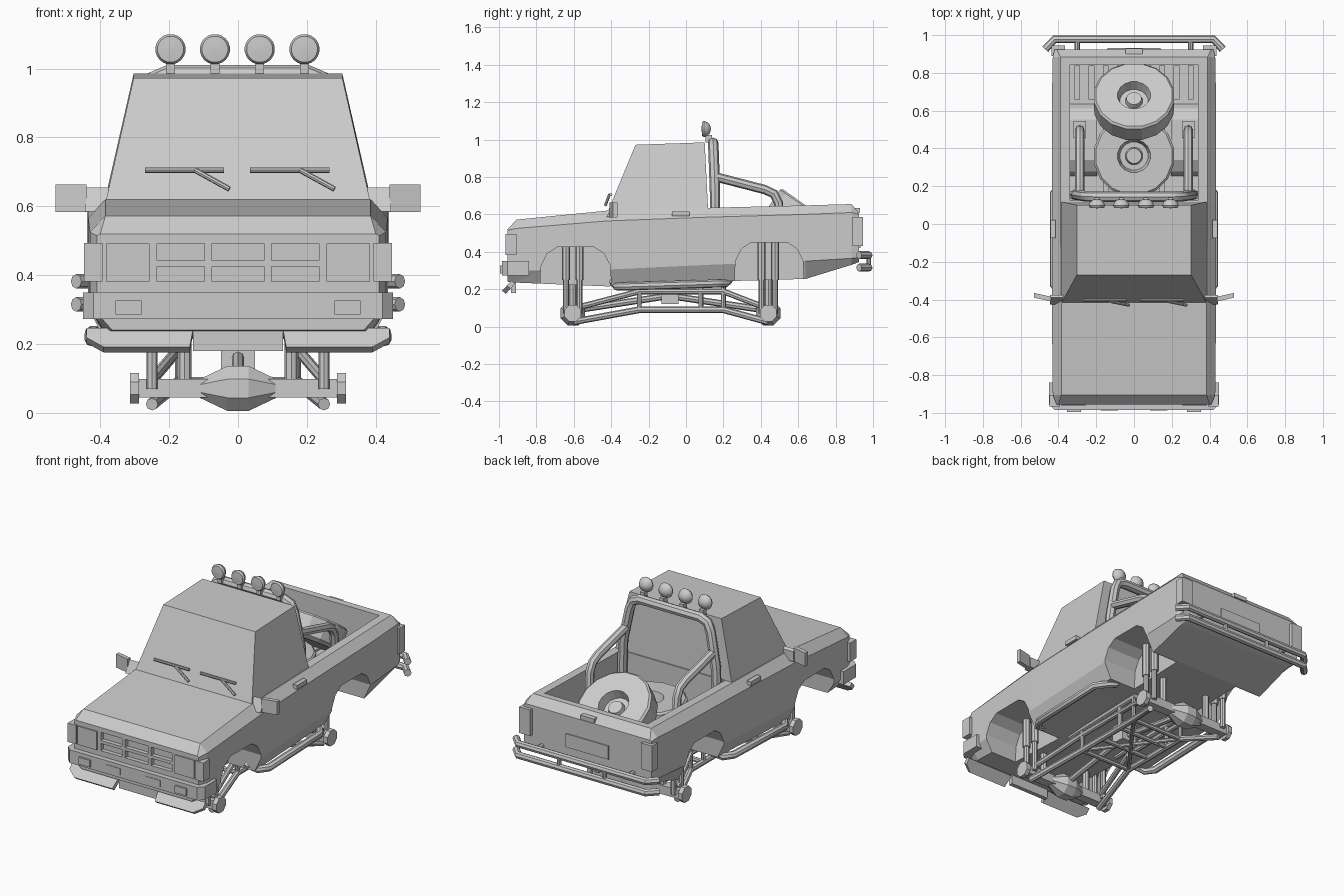
import bpy, bmesh
from math import radians, pi
from mathutils import Matrix, Vector

old = bpy.data.objects.get("Cube")
if old:
    bpy.data.objects.remove(old, do_unlink=True)

grey = bpy.data.materials.new("plain grey")
grey.use_nodes = True
grey.diffuse_color = (0.6, 0.6, 0.6, 1)
grey.node_tree.nodes["Principled BSDF"].inputs["Base Color"].default_value = (0.6, 0.6, 0.6, 1)
SIDES = (("left", 1), ("right", -1))


def finish(name, mesh, smooth=False):
    mesh.materials.clear()
    mesh.materials.append(grey)
    if smooth:
        mesh.shade_smooth()
        mesh.set_sharp_from_angle(angle=radians(40))
    obj = bpy.data.objects.new(name, mesh)
    bpy.context.collection.objects.link(obj)
    return obj


def loft(name, rings, smooth=False, caps=True):
    """Skin a list of equal-length point rings into a closed solid."""
    bm = bmesh.new()
    rows = [[bm.verts.new(p) for p in ring] for ring in rings]
    n = len(rows[0])
    for a, b in zip(rows, rows[1:]):
        for i in range(n):
            bm.faces.new((a[i], a[(i + 1) % n], b[(i + 1) % n], b[i]))
    if caps:
        bm.faces.new(rows[0])
        bm.faces.new(rows[-1])
    bmesh.ops.remove_doubles(bm, verts=bm.verts, dist=1e-5)
    bmesh.ops.recalc_face_normals(bm, faces=bm.faces)
    mesh = bpy.data.meshes.new(name)
    bm.to_mesh(mesh)
    bm.free()
    return finish(name, mesh, smooth)


def prism(name, pts, lo, hi, axis):
    place = {"x": lambda a, b, t: (t, a, b), "z": lambda a, b, t: (a, b, t)}[axis]
    return loft(name, [[place(a, b, t) for a, b in pts] for t in (lo, hi)])


def box(name, x0, x1, y0, y1, z0, z1):
    return prism(name, [(x0, y0), (x1, y0), (x1, y1), (x0, y1)], z0, z1, "z")


def lathe(name, profile, sides, matrix, smooth=False):
    """Revolve (radius, height) points about local z."""
    rings = []
    for r, h in profile:
        rings.append([matrix @ (Matrix.Rotation(2 * pi * (i + 0.5) / sides, 3, "Z") @ Vector((r, 0, h)))
                      for i in range(sides)])
    return loft(name, rings, smooth)


def tube(name, points, radius, cyclic=False):
    curve = bpy.data.curves.new(name, "CURVE")
    curve.dimensions = "3D"
    curve.bevel_depth, curve.bevel_resolution, curve.use_fill_caps = radius, 2, True
    spline = curve.splines.new("POLY")
    spline.points.add(len(points) - 1)
    for p, co in zip(spline.points, points):
        p.co = (*co, 1)
    temp = bpy.data.objects.new("path", curve)
    bpy.context.collection.objects.link(temp)
    deps = bpy.context.evaluated_depsgraph_get()
    mesh = bpy.data.meshes.new_from_object(temp.evaluated_get(deps))
    bpy.data.objects.remove(temp, do_unlink=True)
    return finish(name, mesh, True)


def combine(obj, tool, operation):
    mod = obj.modifiers.new("cut", "BOOLEAN")
    mod.object, mod.operation, mod.solver = tool, operation, "EXACT"
    deps = bpy.context.evaluated_depsgraph_get()
    obj.data = bpy.data.meshes.new_from_object(obj.evaluated_get(deps))
    obj.modifiers.clear()
    bpy.data.objects.remove(tool, do_unlink=True)


# Body shell: y, half width, bottom, sill crease, belt line, top, top half width
sections = [(-0.955, 0.41, 0.24, 0.29, 0.515, 0.52, 0.40), (-0.905, 0.43, 0.235, 0.30, 0.525, 0.572, 0.385),
            (-0.42, 0.435, 0.215, 0.305, 0.565, 0.62, 0.385), (0.115, 0.435, 0.24, 0.33, 0.585, 0.635, 0.39),
            (0.64, 0.435, 0.255, 0.35, 0.60, 0.648, 0.39), (0.885, 0.43, 0.33, 0.365, 0.61, 0.655, 0.39),
            (0.925, 0.42, 0.345, 0.37, 0.60, 0.605, 0.41)]
rings = []
for y, w, zb, zl, belt, top, xt in sections:
    half = [(w - 0.045, zb), (w, zl), (w, belt), (xt, top)]
    rings.append([(x, y, z) for x, z in half] + [(-x, y, z) for x, z in reversed(half)])
body = loft("body", rings)


# Cargo bed, wheel tubs, wheel wells and grille opening
def arch(cy, half, top, bottom):
    up = [(-1, bottom), (-0.95, top - 0.1), (-0.78, top - 0.035), (-0.5, top)]
    return [(cy + half * f, z) for f, z in up] + [(cy - half * f, z) for f, z in reversed(up)]


combine(body, box("cutter", -0.34, 0.34, 0.125, 0.845, 0.40, 0.9), "DIFFERENCE")
for side, s in SIDES:
    combine(body, prism("tub", arch(0.445, 0.215, 0.475, 0.37), s * 0.195, s * 0.37, "x"), "UNION")
    combine(body, prism("cutter", arch(-0.59, 0.195, 0.425, 0.1), s * 0.215, s * 0.6, "x"), "DIFFERENCE")
    combine(body, prism("cutter", arch(0.445, 0.19, 0.45, 0.1), s * 0.215, s * 0.6, "x"), "DIFFERENCE")
combine(body, box("cutter", -0.235, 0.235, -1, -0.93, 0.382, 0.492), "DIFFERENCE")

# Cab
loft("cab", [[(-0.385, -0.42, 0.61), (0.385, -0.42, 0.61), (0.385, 0.118, 0.625), (-0.385, 0.118, 0.625)],
             [(-0.303, -0.27, 0.972), (0.303, -0.27, 0.972), (0.303, 0.10, 0.985), (-0.303, 0.10, 0.985)]])
for i, x in enumerate((-0.27, 0.035)):
    tube(f"wiper_blade_{i}", [(x, -0.402, 0.705), (x + 0.23, -0.402, 0.705)], 0.008)
    tube(f"wiper_arm_{i}", [(x + 0.145, -0.41, 0.705), (x + 0.245, -0.43, 0.65)], 0.008)

# Front end
box("grille_bar", -0.235, 0.235, -0.955, -0.925, 0.425, 0.443)
bumper_plan = [(-0.45, -0.84), (-0.45, -0.955), (-0.42, -0.985)]
prism("front_bumper", bumper_plan + [(-x, y) for x, y in reversed(bumper_plan)], 0.272, 0.35, "z")
box("front_skirt", -0.13, 0.13, -0.935, -0.91, 0.18, 0.28)

for side, s in SIDES:
    box(f"{side}_grille_post", s * 0.075, s * 0.097, -0.955, -0.925, 0.382, 0.492)
    box(f"{side}_headlight", s * 0.257, s * 0.383, -0.963, -0.945, 0.382, 0.492)
    box(f"{side}_corner_light", s * 0.393, s * 0.447, -0.965, -0.905, 0.382, 0.494)
    box(f"{side}_bumper_light", s * 0.28, s * 0.355, -0.995, -0.97, 0.285, 0.327)
    box(f"{side}_bumper_plate", s * 0.085, s * 0.178, -0.988, -0.97, 0.288, 0.327)
    flap = [(s * x, f) for x, f in ((0.13, 0), (0.44, 0), (0.44, 0.5), (0.39, 1), (0.14, 1))]
    loft(f"{side}_skid_plate", [[(x, -0.925 - 0.05 * f + d, 0.24 - 0.055 * f - d * 0.8) for x, f in flap]
                                for d in (-0.008, 0.012)])
    # Door and tail fittings
    loft(f"{side}_mirror", [[(s * 0.44, y, 0.583), (s * 0.53, y + 0.02, 0.583), (s * 0.53, y + 0.02, 0.663),
                             (s * 0.44, y, 0.663)] for y in (-0.41, -0.385)])
    prism(f"{side}_mirror_arm", [(-0.425, 0.585), (-0.375, 0.585), (-0.375, 0.645), (-0.39, 0.655)],
          s * 0.375, s * 0.445, "x")
    box(f"{side}_door_handle", s * 0.415, s * 0.442, -0.075, 0.02, 0.59, 0.615)
    box(f"{side}_tail_light", s * 0.365, s * 0.438, 0.89, 0.945, 0.43, 0.585)
    # Side step
    tube(f"{side}_side_step", [(s * 0.32, -0.39, 0.24), (s * 0.39, -0.37, 0.215), (s * 0.425, -0.32, 0.215),
                               (s * 0.425, 0.16, 0.23), (s * 0.39, 0.21, 0.23), (s * 0.32, 0.23, 0.25)], 0.022)

# Rear end
box("number_plate", -0.14, 0.14, 0.915, 0.932, 0.42, 0.50)
box("tailgate_handle", -0.045, 0.045, 0.89, 0.93, 0.61, 0.635)
for name, z in (("upper", 0.382), ("lower", 0.315)):
    path = [(-0.47, 0.925, z), (-0.42, 0.978, z)]
    tube(f"{name}_rear_tube", path + [(-x, y, z) for x, y, z in reversed(path)], 0.021)
for side, s in SIDES:
    tube(f"{side}_rear_tube_post", [(s * 0.15, 0.978, 0.315), (s * 0.15, 0.978, 0.382)], 0.012)
    tube(f"{side}_rear_tube_mount", [(s * 0.3, 0.89, 0.382), (s * 0.3, 0.978, 0.382)], 0.014)

# Roll bar with rear braces
bar = [(-0.315, 0.155, 0.40), (-0.305, 0.155, 0.72), (-0.265, 0.148, 0.92), (-0.245, 0.146, 0.965),
       (-0.20, 0.145, 0.983)]
tube("roll_bar", bar + [(-x, y, z) for x, y, z in reversed(bar)], 0.028)
for side, s in SIDES:
    x = s * 0.287
    tube(f"{side}_brace", [(x, 0.16, 0.80), (x, 0.42, 0.733), (x, 0.47, 0.71), (x, 0.495, 0.66), (x, 0.50, 0.46)], 0.025)
    box(f"{side}_brace_foot", x - 0.032, x + 0.032, 0.455, 0.545, 0.47, 0.485)

# Roof lamps
for i, x in enumerate((-0.196, -0.067, 0.063, 0.193)):
    facing = Matrix.Translation((x, 0.083, 1.056)) @ Matrix.Rotation(radians(-90), 4, "X")
    lathe(f"roof_lamp_{i}", [(0.001, 0), (0.038, 0.003), (0.044, 0.014), (0.036, 0.034), (0.02, 0.046), (0.001, 0.05)],
          20, facing, True)
    box(f"lamp_bracket_{i}", x - 0.013, x + 0.013, 0.105, 0.14, 0.985, 1.025)

# Spare wheels and bed ribs
wheel = [(0.001, 0), (0.19, 0), (0.214, 0.02), (0.216, 0.125), (0.205, 0.135), (0.088, 0.135), (0.075, 0.08),
         (0.047, 0.08), (0.04, 0.105), (0.001, 0.105)]
lathe("flat_spare_wheel", wheel, 16, Matrix.Translation((0, 0.36, 0.40)))
lathe("leaning_spare_wheel", wheel, 16, Matrix.Translation((0, 0.605, 0.508)) @ Matrix.Rotation(radians(-35), 4, "X"))
for i in range(9):
    x = -0.3 + i * 0.075
    if abs(x) < 0.19:
        box(f"bed_rib_{i}", x - 0.015, x + 0.015, 0.13, 0.84, 0.395, 0.412)
    else:
        box(f"bed_rib_{i}", x - 0.015, x + 0.015, 0.66, 0.84, 0.395, 0.412)

# Axles, hubs and shock absorbers
to_x = Matrix.Rotation(radians(90), 4, "Y")
for end, y, top in (("front", -0.605, 0.425), ("rear", 0.44, 0.45)):
    box(f"{end}_axle", -0.30, 0.30, y - 0.028, y + 0.028, 0.045, 0.098)
    lathe(f"{end}_differential", [(0.03, -0.11), (0.071, -0.03), (0.071, 0.03), (0.03, 0.11)], 8,
          Matrix.Translation((0, y, 0.071)) @ to_x)
    for side, s in SIDES:
        lathe(f"{end}_{side}_hub", [(0.048, -0.013), (0.048, 0.013)], 8, Matrix.Translation((s * 0.3, y, 0.072)) @ to_x)
        for i, dy in enumerate((-0.036, 0.036)):
            tube(f"{end}_{side}_shock_rod_{i}", [(s * 0.25, y + dy, 0.07), (s * 0.25, y + dy, 0.28)], 0.016)
            tube(f"{end}_{side}_shock_body_{i}", [(s * 0.25, y + dy, 0.25), (s * 0.25, y + dy, top)], 0.022)
        tube(f"{end}_{side}_spring_post", [(s * 0.155, y, 0.08), (s * 0.155, y, 0.26)], 0.02)

# Tubular link frame
for side, s in SIDES:
    for name, ends, mid, r in (("lower", 0.025, 0.09, 0.018), ("upper", 0.095, 0.188, 0.016)):
        tube(f"{side}_{name}_link", [(s * 0.25, -0.605, ends), (s * 0.17, -0.25, mid), (s * 0.17, 0.2, mid),
                                     (s * 0.25, 0.44, ends)], r)
    for i, y in enumerate((-0.25, 0.08, 0.2)):
        tube(f"{side}_frame_post_{i}", [(s * 0.17, y, 0.085), (s * 0.17, y, 0.25)], 0.013)
    tube(f"{side}_frame_rail", [(s * 0.17, -0.36, 0.222), (s * 0.17, 0.22, 0.235)], 0.018)
    tube(f"{side}_diagonal", [(s * 0.17, -0.25, 0.09), (s * -0.17, 0.2, 0.09)], 0.012)
for i, y in enumerate((-0.25, -0.08, 0.08, 0.2)):
    tube(f"frame_crossbar_{i}", [(-0.17, y, 0.09), (0.17, y, 0.09)], 0.014)

# Drivetrain
box("transfer_case", -0.05, 0.05, -0.13, -0.04, 0.12, 0.24)
tube("front_driveshaft", [(0, -0.58, 0.09), (0, -0.09, 0.165)], 0.018)
tube("rear_driveshaft", [(0, -0.09, 0.165), (0, 0.41, 0.09)], 0.018)
